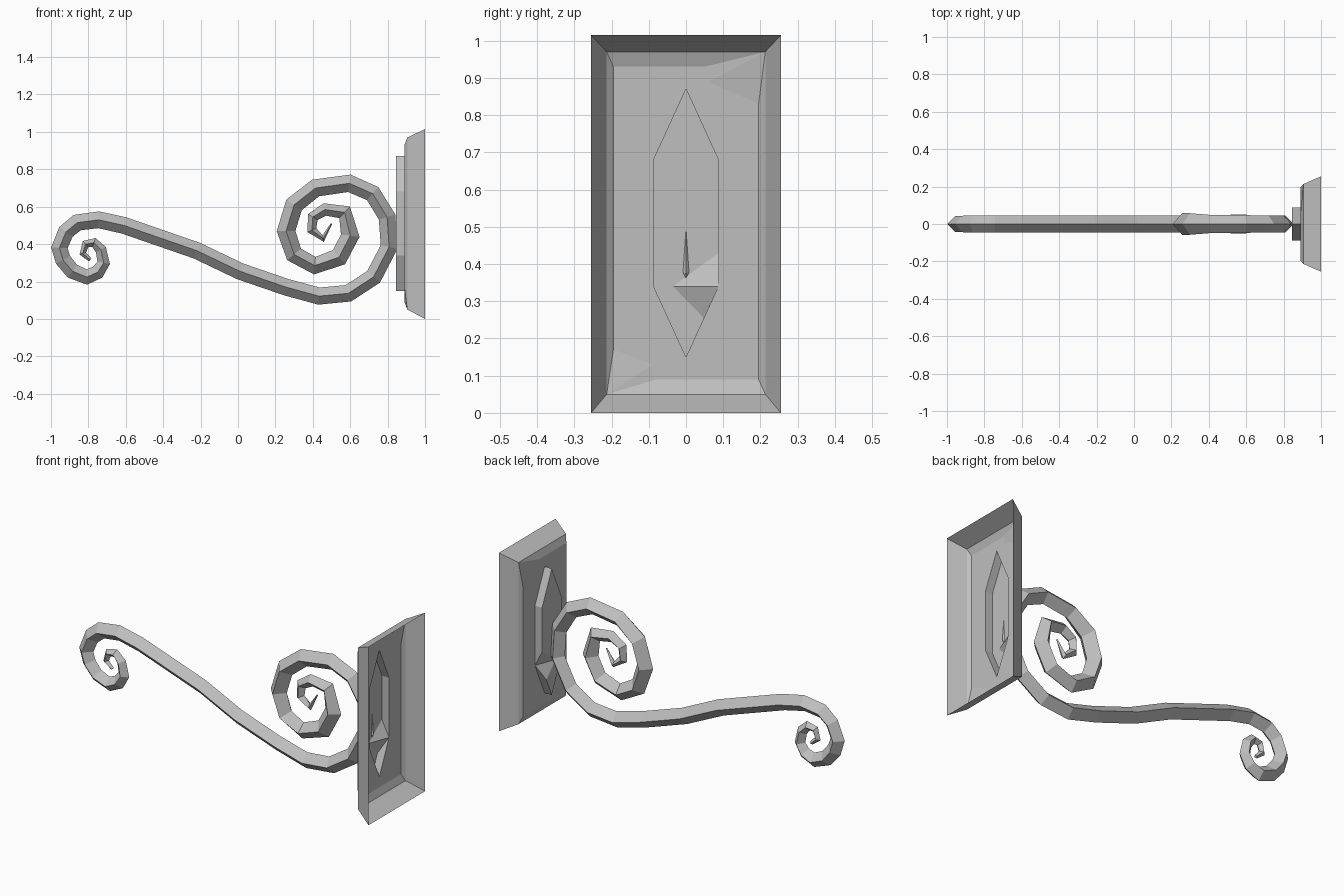
import bpy, bmesh
from mathutils import Vector

cube = bpy.data.objects.get("Cube")
if cube:
    bpy.data.objects.remove(cube)

metal = bpy.data.materials.new("plain_grey")
metal.use_nodes = True
metal.diffuse_color = (0.52, 0.52, 0.52, 1)
metal.node_tree.nodes["Principled BSDF"].inputs["Base Color"].default_value = (0.52, 0.52, 0.52, 1)


def finish(name, bm):
    """Weld, point normals towards the arm side, and link as an object."""
    bmesh.ops.remove_doubles(bm, verts=bm.verts, dist=0.0005)
    bmesh.ops.recalc_face_normals(bm, faces=bm.faces)
    outer = min(bm.faces, key=lambda f: f.calc_center_median().x)
    if outer.normal.x > 0:
        bmesh.ops.reverse_faces(bm, faces=bm.faces)
    mesh = bpy.data.meshes.new(name)
    bm.to_mesh(mesh)
    bm.free()
    mesh.materials.append(metal)
    obj = bpy.data.objects.new(name, mesh)
    bpy.context.collection.objects.link(obj)


def face(bm, *points):
    bm.faces.new([bm.verts.new(p) for p in points])


def at(x, pairs):
    return [(x, y, z) for y, z in pairs]


# Depths of the wall side, the bevel kink, the plate face and the boss face
WALL, KINK, FACE, BOSS = 1.0, 0.905, 0.89, 0.845
hexagon = [(0, .15), (.087, .34), (.087, .68), (0, .87), (-.087, .68), (-.087, .34)]

# Wall plate: open-backed bevelled shell with a boss opening and two dented corners
bm = bmesh.new()
right = [(0, .09), (.195, .09), (.195, .83), (.06, .89), (.05, .93), (0, .93)]
left = [(0, .93), (-.195, .93), (-.195, .17), (-.09, .13), (-.08, .09), (0, .09)]
face(bm, *at(FACE, right + hexagon[3::-1]))
face(bm, *at(FACE, left + [hexagon[0]] + hexagon[:2:-1]))

kink = at(KINK, [(-.213, .05), (.213, .05), (.213, .97), (-.213, .97)])
wall = at(WALL, [(-.255, 0), (.255, 0), (.255, 1.015), (-.255, 1.015)])
inner = [left[4:] + right[1:2], right[1:3], right[4:] + left[1:2], left[1:3]]
for i in range(4):
    j = (i + 1) % 4
    face(bm, kink[i], kink[j], wall[j], wall[i])
    face(bm, kink[j], kink[i], *at(FACE, inner[i]))
for corner, chain in ((kink[2], right[2:5]), (kink[0], left[2:5])):
    for a, b in zip(chain, chain[1:]):
        face(bm, corner, *at(FACE, [a, b]))
finish("wall_plate", bm)

# Boss: raised hexagon with one corner pressed back to the plate
bm = bmesh.new()
low, mid, high = (.048, .255), (-.035, .34), (.087, .43)
face(bm, *at(BOSS, [hexagon[0], low, mid, high] + hexagon[2:]))
dent = (FACE, *hexagon[1])
face(bm, dent, *at(BOSS, [mid, low]))
face(bm, dent, *at(BOSS, [high, mid]))
for i in range(6):
    a, b = hexagon[i], hexagon[(i + 1) % 6]
    front = (low if i == 1 - 1 else b, high if i == 1 else a)
    face(bm, *at(FACE, [a, b]), *at(BOSS, front))
finish("boss", bm)

# Scroll arm: diamond section swept along a double spiral (x, z, radius)
path = [
    (.50, .51, .004), (.455, .43, .018), (.395, .475, .026), (.40, .545, .03),
    (.465, .585, .034), (.57, .57, .042), (.60, .445, .05), (.54, .33, .05),
    (.41, .285, .047), (.30, .345, .048), (.257, .47, .05), (.30, .61, .05),
    (.415, .70, .048), (.595, .725, .047), (.72, .67, .046), (.797, .545, .046),
    (.808, .385, .046), (.725, .225, .046), (.59, .137, .046), (.433, .122, .046),
    (.257, .17, .045), (.01, .255, .045), (-.22, .365, .045), (-.61, .50, .045),
    (-.745, .53, .045), (-.86, .515, .045), (-.92, .465, .044), (-.955, .38, .044),
    (-.935, .315, .043), (-.885, .255, .042), (-.808, .224, .041), (-.75, .25, .038),
    (-.718, .30, .034), (-.733, .37, .03), (-.77, .408, .026), (-.815, .40, .022),
    (-.83, .35, .018), (-.79, .315, .01)]
centres = [Vector((x, 0, z)) for x, z, r in path]
bm = bmesh.new()
rings = []
for i, c in enumerate(centres):
    before = (c - centres[i - 1]).normalized() if i else Vector()
    after = (centres[i + 1] - c).normalized() if i + 1 < len(centres) else Vector()
    along = (before + after).normalized()
    across = Vector((-along.z, 0, along.x)) * path[i][2]
    side = Vector((0, path[i][2], 0))
    if .2 < c.x < .35 and c.z > .3:
        side *= 1.15
    rings.append([bm.verts.new(c + o) for o in (across, side, -across, -side)])
for a, b in zip(rings, rings[1:]):
    for k in range(4):
        n = (k + 1) % 4
        bm.faces.new((a[k], a[n], b[n], b[k]))
bm.faces.new(rings[0])
bm.faces.new(rings[-1][::-1])
finish("scroll_arm", bm)
